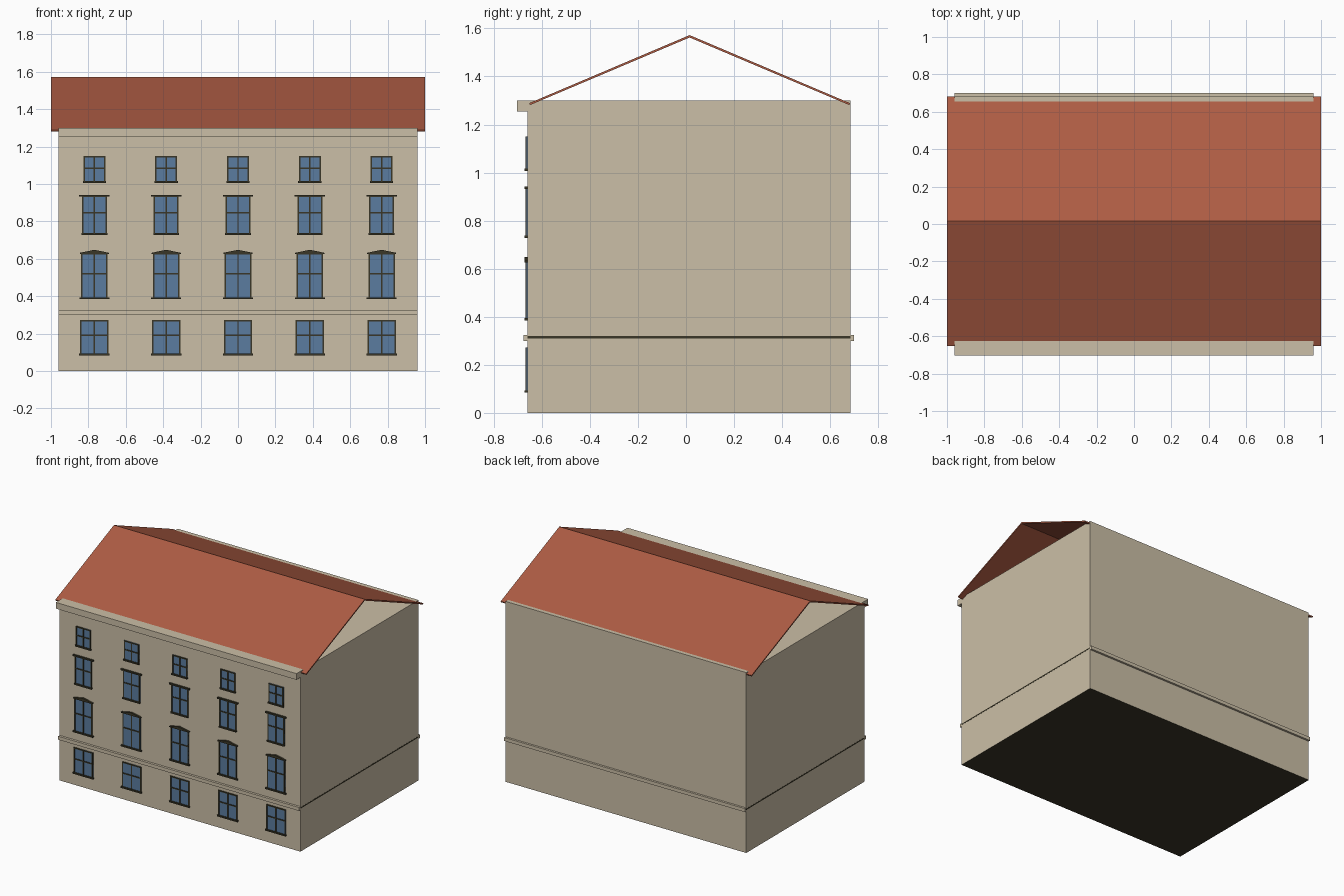
import bpy, bmesh

if "Cube" in bpy.data.objects:
    bpy.data.objects.remove(bpy.data.objects["Cube"])

def mat(name, rgb):
    m = bpy.data.materials.new(name)
    m.diffuse_color = (*rgb, 1)
    m.use_nodes = True
    m.node_tree.nodes["Principled BSDF"].inputs["Base Color"].default_value = m.diffuse_color
    return m

STONE = mat("beige stone", (0.60, 0.52, 0.385))
TILE = mat("red roof tile", (0.42, 0.107, 0.057))
GLASS = mat("blue glass", (0.105, 0.20, 0.35))
DARK = mat("dark frame", (0.042, 0.037, 0.02))

def finish(bm, name, *mats):
    bmesh.ops.recalc_face_normals(bm, faces=bm.faces)
    me = bpy.data.meshes.new(name)
    bm.to_mesh(me)
    bm.free()
    for m in mats:
        me.materials.append(m)
    ob = bpy.data.objects.new(name, me)
    bpy.context.collection.objects.link(ob)
    return ob

def prism(bm, pts, axis, a, b):
    """Extrude a 2D outline along x (pts = y,z) or y (pts = x,z)."""
    def co(p, d):
        return (d, p[0], p[1]) if axis == "x" else (p[0], d, p[1])
    lo = [bm.verts.new(co(p, a)) for p in pts]
    hi = [bm.verts.new(co(p, b)) for p in pts]
    bm.faces.new(lo)
    bm.faces.new(hi[::-1])
    n = len(pts)
    for i in range(n):
        j = (i + 1) % n
        bm.faces.new((lo[i], hi[i], hi[j], lo[j]))

def box(bm, x0, x1, y0, y1, z0, z1):
    prism(bm, [(y0, z0), (y1, z0), (y1, z1), (y0, z1)], "x", x0, x1)

W, YF, YB = 0.96, -0.66, 0.685

# Main block, with a dark underside
bm = bmesh.new()
box(bm, -W, W, YF, YB, 0, 1.255)
walls = finish(bm, "walls", STONE, DARK)
for p in walls.data.polygons:
    if p.normal.z < -0.5:
        p.material_index = 1

# Cornice slab that closes the top
bm = bmesh.new()
box(bm, -W, W, -0.704, YB, 1.255, 1.30)
finish(bm, "cornice", STONE)

# String course on front and back
bm = bmesh.new()
box(bm, -W, W, -0.677, YF + 0.01, 0.30, 0.325)
box(bm, -W, W, YB - 0.01, 0.70, 0.30, 0.325)
finish(bm, "string_course", STONE)

# Thin dark joint on the two side walls
bm = bmesh.new()
for s in (-1, 1):
    x0, x1 = sorted((s * (W - 0.005), s * (W + 0.001)))
    box(bm, x0, x1, YF, YB, 0.310, 0.319)
finish(bm, "side_joint", DARK)

# Thin gabled roof, open at both ends
bm = bmesh.new()
prism(bm, [(-0.652, 1.289), (0.015, 1.572), (0.682, 1.289),
           (0.679, 1.281), (0.015, 1.562), (-0.649, 1.281)], "x", -1, 1)
finish(bm, "roof", TILE)

# Windows: half width, bottom, top, transom, sill half width, head style
rows = [
    ("ground", 0.076, 0.088, 0.272, 0.19, 0.081, None),
    ("first", 0.071, 0.388, 0.632, 0.52, 0.080, "pediment"),
    ("second", 0.067, 0.732, 0.938, 0.845, 0.069, "lintel"),
    ("attic", 0.059, 1.01, 1.15, 1.085, 0.062, None),
]
T = 0.008          # frame bar width
FY = YF - 0.007    # frame front

for name, hw, z0, z1, zt, sw, head in rows:
    glass, frame = bmesh.new(), bmesh.new()
    for i in range(-2, 3):
        c = i * 0.384
        box(glass, c - hw, c + hw, YF - 0.003, YF + 0.002, z0, z1)
        # jambs, mullion, top bar and transom
        for x in (c - hw, c - T / 2, c + hw - T):
            box(frame, x, x + T, FY, YF, z0, z1)
        box(frame, c - hw, c + hw, FY, YF, z1 - T, z1)
        box(frame, c - hw, c + hw, FY, YF, zt - T / 2, zt + T / 2)
        # sill and head
        box(frame, c - sw, c + sw, YF - 0.013, YF, z0 - 0.004, z0 + 0.006)
        if head == "lintel":
            box(frame, c - 0.081, c + 0.081, YF - 0.013, YF, z1 - 0.006, z1 + 0.004)
        elif head == "pediment":
            prism(frame, [(c - 0.078, 0.626), (c + 0.078, 0.626), (c + 0.078, 0.632),
                          (c, 0.648), (c - 0.078, 0.632)], "y", YF - 0.013, YF)
    finish(glass, name + "_window_glass", GLASS)
    finish(frame, name + "_window_frames", DARK)
